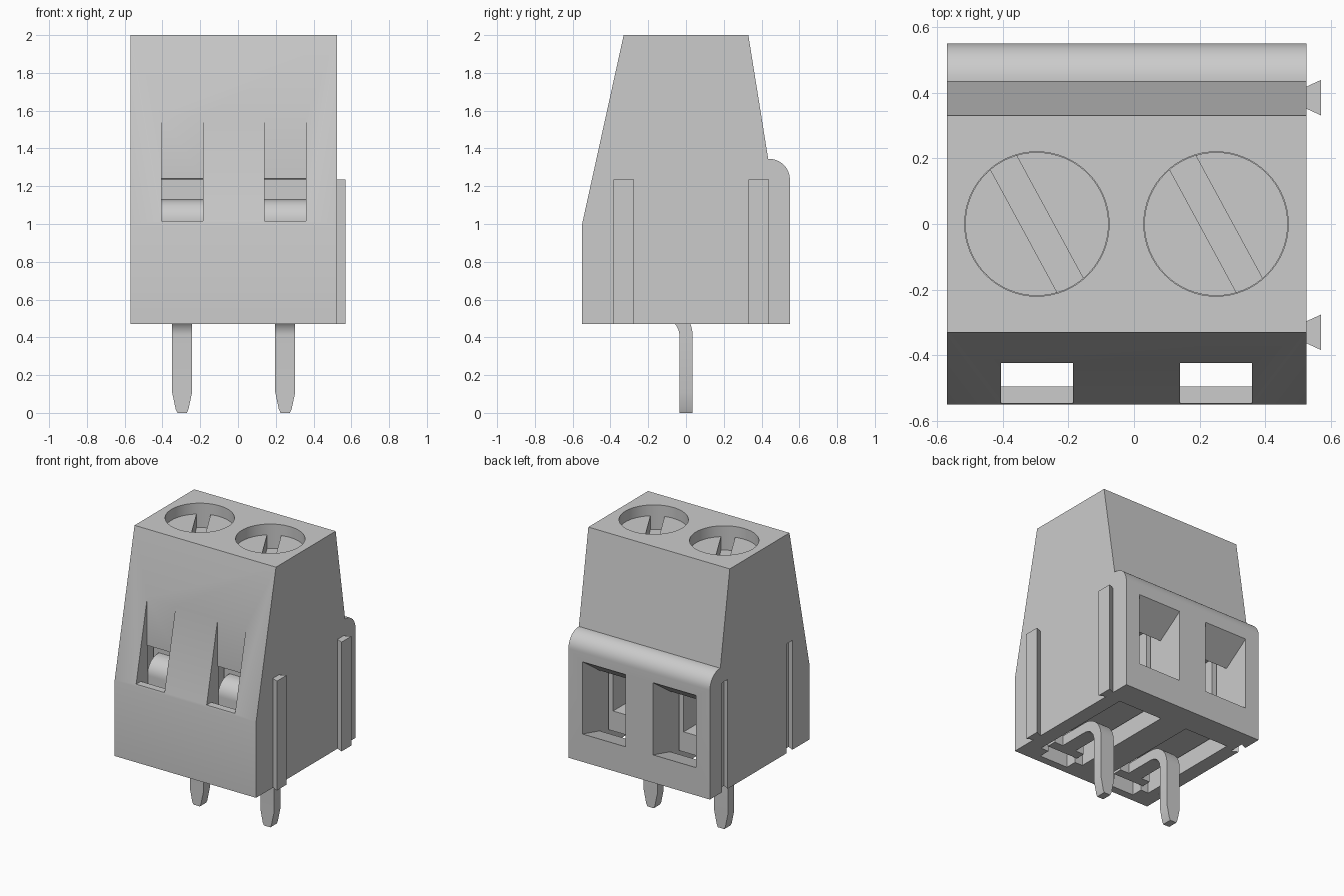
import bpy, bmesh, math
from mathutils import Matrix

if "Cube" in bpy.data.objects:
    bpy.data.objects.remove(bpy.data.objects["Cube"], do_unlink=True)

grey = bpy.data.materials.new("plain_grey")
grey.use_nodes = True
grey.diffuse_color = (0.6, 0.6, 0.6, 1)
grey.node_tree.nodes["Principled BSDF"].inputs["Base Color"].default_value = (0.6, 0.6, 0.6, 1)

POLES = {"right": -0.296, "left": 0.25}      # x centre of each contact
BOTTOM, TOP = 0.47, 2.0
RIB_Y = (-0.33, 0.385)


def finish(name, bm):
    """Turn a bmesh into a named object with the grey material."""
    bmesh.ops.recalc_face_normals(bm, faces=bm.faces)
    mesh = bpy.data.meshes.new(name)
    bm.to_mesh(mesh)
    bm.free()
    mesh.materials.append(grey)
    obj = bpy.data.objects.new(name, mesh)
    bpy.context.collection.objects.link(obj)
    return obj


def prism(name, outline, axis, lo, hi):
    """Extrude a closed 2D outline along one axis."""
    place = {"x": lambda a, b, d: (d, a, b),
             "y": lambda a, b, d: (a, d, b),
             "z": lambda a, b, d: (a, b, d)}[axis]
    bm = bmesh.new()
    rings = [[bm.verts.new(place(a, b, d)) for a, b in outline] for d in (lo, hi)]
    for ring in rings:
        bm.faces.new(ring)
    n = len(outline)
    for i in range(n):
        j = (i + 1) % n
        bm.faces.new((rings[0][i], rings[0][j], rings[1][j], rings[1][i]))
    return finish(name, bm)


def rect(a0, a1, b0, b1):
    return [(a0, b0), (a1, b0), (a1, b1), (a0, b1)]


def arc(cy, cz, r, start, end, steps=12):
    angles = [math.radians(start + (end - start) * i / steps) for i in range(steps + 1)]
    return [(cy + r * math.cos(t), cz + r * math.sin(t)) for t in angles]


def cylinder(name, x, r, z0, z1):
    bm = bmesh.new()
    bmesh.ops.create_cone(bm, cap_ends=True, segments=64, radius1=r, radius2=r, depth=z1 - z0,
                          matrix=Matrix.Translation((x, 0, (z0 + z1) / 2)))
    return finish(name, bm)


def activate(obj):
    bpy.ops.object.select_all(action="DESELECT")
    obj.select_set(True)
    bpy.context.view_layer.objects.active = obj


def cut(obj, cutter):
    mod = obj.modifiers.new("cut", "BOOLEAN")
    mod.operation, mod.solver, mod.object = "DIFFERENCE", "EXACT", cutter
    activate(obj)
    bpy.ops.object.modifier_apply(modifier=mod.name)
    bpy.data.objects.remove(cutter, do_unlink=True)


def strip(name, x, path, thickness):
    """Bent metal strip: path holds (y, z, half width)."""
    bm = bmesh.new()
    rows = [[bm.verts.new((x + s * w, y, z)) for s in (-1, 1)] for y, z, w in path]
    for a, b in zip(rows, rows[1:]):
        bm.faces.new((a[0], a[1], b[1], b[0]))
    obj = finish(name, bm)
    mod = obj.modifiers.new("thickness", "SOLIDIFY")
    mod.thickness, mod.offset, mod.use_even_offset = thickness, 0, True
    activate(obj)
    bpy.ops.object.modifier_apply(modifier=mod.name)
    return obj


def smooth(obj):
    activate(obj)
    bpy.ops.object.shade_smooth_by_angle(angle=math.radians(30))


# Housing: side profile with a rounded shoulder at the back
profile = [(-0.55, BOTTOM), (-0.55, 1.0), (-0.33, TOP), (0.33, TOP), (0.435, 1.345)]
profile += arc(0.44, 1.235, 0.11, 90, 0) + [(0.55, BOTTOM)]
housing = prism("housing", profile, "x", -0.57, 0.525)

# Dovetail grooves on one side, matching ribs on the other
for label, y in zip(("front", "back"), RIB_Y):
    groove = [(-0.6, y - 0.032), (-0.57, y - 0.032), (-0.525, y - 0.055),
              (-0.525, y + 0.055), (-0.57, y + 0.032), (-0.6, y + 0.032)]
    cut(housing, prism("groove", groove, "z", 0.3, 1.235))
    rib = [(0.522, y - 0.032), (0.57, y - 0.054), (0.57, y + 0.054), (0.522, y + 0.032)]
    prism(label + "_rib", rib, "z", BOTTOM, 1.235)

for side, x in POLES.items():
    # Screw well, inner cavity, wire funnel and front test slot
    cut(housing, cylinder("well", x, 0.22, 1.7, 2.2))
    cut(housing, prism("cavity", rect(-0.415, 0.36, 0.3, 1.24), "x", x - 0.17, x + 0.17))
    funnel = [(0.6, 0.678), (0.6, 1.205), (0.3, 0.995), (0.3, 0.598)]
    cut(housing, prism("funnel", funnel, "x", x - 0.167, x + 0.167))
    slot = [(-0.7, 1.015), (-0.495, 1.015), (-0.495, 0.25), (-0.38, 0.25),
            (-0.38, 1.22), (-0.424, 1.24), (-0.424, 1.75), (-0.7, 1.75)]
    cut(housing, prism("slot", slot, "x", x - 0.11, x + 0.11))

    # Slotted screw head, recessed below the top
    screw = cylinder(side + "_screw", x, 0.2185, 1.69, 1.925)
    groove = prism("screw_slot", rect(-0.3, 0.3, -0.045, 0.045), "z", 1.83, 2.1)
    groove.data.transform(Matrix.Translation((x, 0, 0)) @ Matrix.Rotation(math.radians(-61.5), 4, "Z"))
    cut(screw, groove)
    smooth(screw)

    # Clamp cage around the wire opening
    cage = prism(side + "_cage", rect(x - 0.162, x + 0.162, 0.59, 1.235), "y", -0.28, 0.27)
    cut(cage, prism("cage_hole", rect(x - 0.125, x + 0.125, 0.73, 1.13), "y", -0.5, 0.5))

    # Solder pin with tapered tip, bent forward under the cage
    pin = [(0, 0, 0.025), (0, 0.02, 0.034), (0, 0.11, 0.053)]
    pin += [(y, z, 0.053) for y, z in arc(-0.125, 0.41, 0.125, 0, 90)]
    pin.append((-0.36, 0.535, 0.053))
    smooth(strip(side + "_pin", x, pin, 0.07))

    # Contact plate rising at the front and curling into the cage
    plate = [(-0.375, 0.5)] + arc(-0.3, 1.02, 0.075, 180, 90) + [(-0.1, 1.095)]
    smooth(strip(side + "_contact_plate", x, [(y, z, 0.12) for y, z in plate], 0.068))

smooth(housing)
